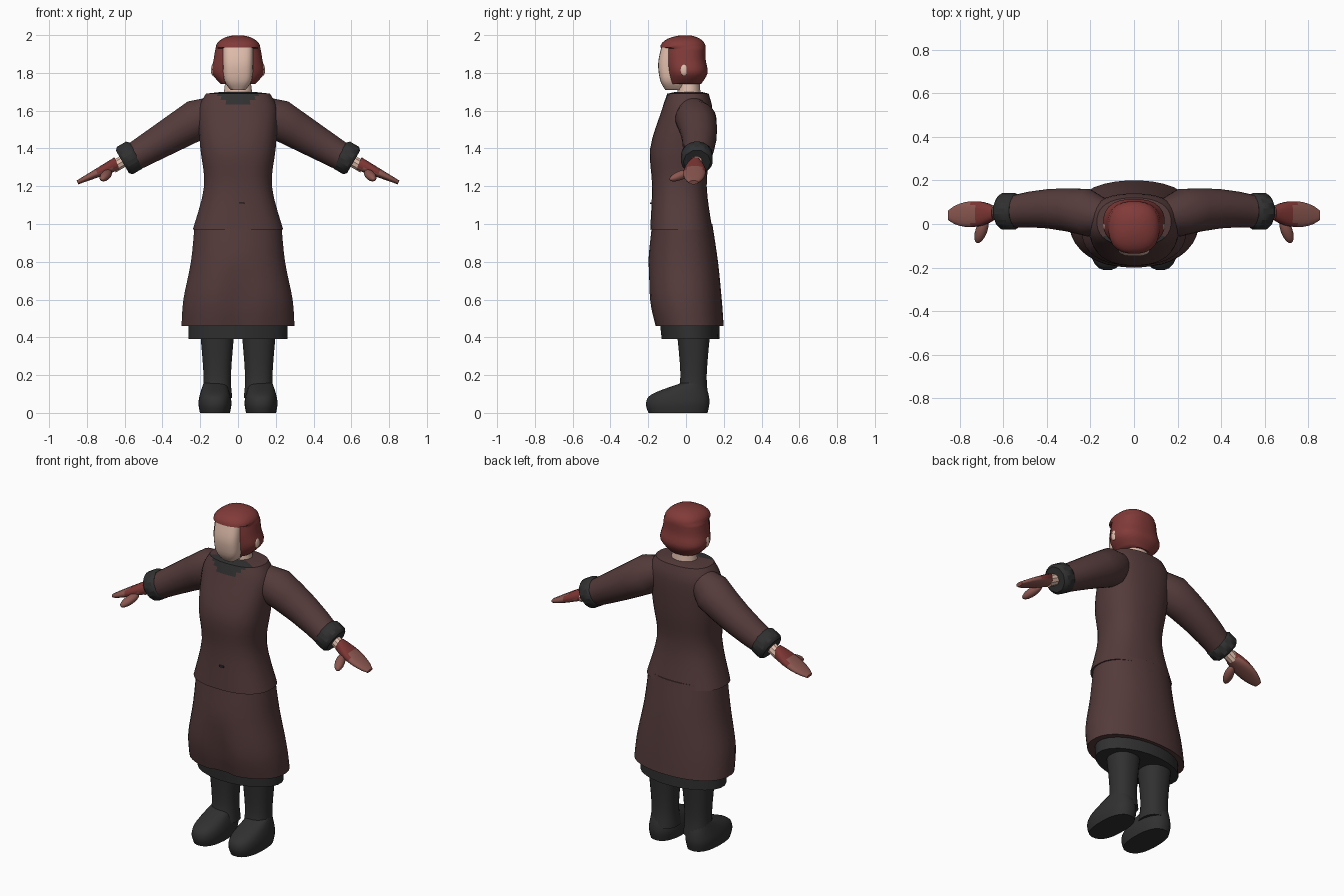
import bpy, bmesh, math
from math import sin, cos, pi, radians
from mathutils import Vector

cube = bpy.data.objects.get("Cube")
if cube:
    bpy.data.objects.remove(cube, do_unlink=True)


def material(name, red, green, blue):
    mat = bpy.data.materials.new(name)
    mat.use_nodes = True
    mat.diffuse_color = (red, green, blue, 1)
    shader = mat.node_tree.nodes["Principled BSDF"]
    shader.inputs["Base Color"].default_value = mat.diffuse_color
    return mat


coat = material("dark brown cloth", .09, .043, .043)
black = material("black leather", .03, .03, .03)
auburn = material("auburn hair", .22, .043, .04)
skin = material("pale skin", .76, .52, .42)
red = material("red glove", .2, .036, .033)
dusky = material("dusky fingers", .26, .095, .08)


def finish(obj, name, materials, sharp_angle=50):
    """Name a part, give it its colours and smooth its soft edges."""
    obj.name = obj.data.name = name
    for mat in materials:
        obj.data.materials.append(mat)
    for face in obj.data.polygons:
        face.use_smooth = True
    obj.data.set_sharp_from_angle(angle=radians(sharp_angle))


def smooth(rows, steps=4):
    """Fill in a flowing profile between a few given rows."""
    points = [Vector(row) for row in rows]
    last = len(points) - 1
    result = []
    for i in range(last):
        before, start, end = points[max(i - 1, 0)], points[i], points[i + 1]
        after = points[min(i + 2, last)]
        leave, arrive = (end - before) / 2, (after - start) / 2
        for step in range(steps):
            t = step / steps
            bend = 3 * (end - start) - 2 * leave - arrive
            twist = 2 * (start - end) + leave + arrive
            result.append(start + leave * t + bend * t ** 2 + twist * t ** 3)
    return result + [points[last]]


def loft(name, rings, materials, sides=24, power=2.0, rule=None, dent=None):
    """Skin a row of superellipse rings, each a centre and two half axes."""
    def rounded(value):
        return math.copysign(abs(value) ** (2 / power), value)

    bm = bmesh.new()
    loops = []
    for centre, across, along in rings:
        loop = []
        for i in range(sides):
            angle = math.tau * (i + .5) / sides
            point = centre + across * rounded(cos(angle)) + along * rounded(sin(angle))
            loop.append(bm.verts.new(dent(point) if dent else point))
        loops.append(loop)
    for lower, upper in zip(loops, loops[1:]):
        for i in range(sides):
            j = (i + 1) % sides
            bm.faces.new((lower[i], lower[j], upper[j], upper[i]))
    bm.faces.new(loops[0])
    bm.faces.new(loops[-1])
    bmesh.ops.recalc_face_normals(bm, faces=bm.faces)
    if rule:
        for face in bm.faces:
            face.material_index = rule(face.calc_center_median(), face.normal)
    mesh = bpy.data.meshes.new(name)
    bm.to_mesh(mesh)
    bm.free()
    obj = bpy.data.objects.new(name, mesh)
    bpy.context.collection.objects.link(obj)
    finish(obj, name, materials)


def stack(name, rows, materials, middle=0, **options):
    """Upright part from rows of height, half width, front and back."""
    rings = [(Vector((middle, (front + back) / 2, height)),
              Vector((half, 0, 0)), Vector((0, (back - front) / 2, 0)))
             for height, half, front, back in rows]
    loft(name, rings, materials, **options)


def limb(name, side, rows, materials, slope, **options):
    """Sideways part from rows of x, y, z, half depth and half thickness."""
    up = Vector((side * slope, 0, 1)).normalized()
    rings = [(Vector((side * x, y, z)), Vector((0, depth, 0)), up * thick)
             for x, y, z, depth, thick in rows]
    loft(name, rings, materials, **options)


def ball(name, location, size, mat, rotation=(0, 0, 0)):
    bpy.ops.mesh.primitive_uv_sphere_add(segments=16, ring_count=10, location=location,
                                         rotation=rotation)
    bpy.context.object.scale = size
    finish(bpy.context.object, name, [mat])


def tube(name, side, location, radius, depth, mat):
    """Short cylinder lying along the forearm."""
    x, y, z = location
    bpy.ops.mesh.primitive_cylinder_add(vertices=10, radius=radius, depth=depth,
                                        location=(side * x, y, z),
                                        rotation=(0, side * radians(120), 0))
    finish(bpy.context.object, name, [mat], sharp_angle=30)


# Jacket, with the dark collar coloured on its upper front
def collar_rule(centre, normal):
    width = .1 if centre.z > 1.65 else .075
    return int(centre.z > 1.62 and centre.y < -.03 and abs(centre.x) < width)


jacket_rows = smooth([(.97, .24, -.19, .14), (1.2, .18, -.18, .11), (1.4, .2, -.19, .13),
                      (1.6, .21, -.13, .14), (1.69, .17, -.1, .12)])
neckline = (1.7, .08, -.05, .08)
stack("jacket", jacket_rows + [neckline], [coat, black], sides=36, power=2.4, rule=collar_rule)


# Coat skirt, with a soft crease low on its front
def crease(point):
    if point.y < 0:
        fade = max(0, min(1, 4 - 5 * point.z))
        point.y += .03 * fade * math.exp(-(point.x / .06) ** 2)
    return point


stack("coat_skirt", smooth([(.46, .3, -.17, .2), (.6, .29, -.2, .19), (.8, .25, -.2, .17),
                            (1, .23, -.18, .14)]),
      [coat], sides=36, power=2.2, dent=crease)
stack("under_hem", [(.39, .265, -.13, .18), (.48, .265, -.14, .18)], [black])

# Small dark fastening on the jacket front
bpy.ops.mesh.primitive_cube_add(size=.01, location=(.02, -.185, 1.11))
bpy.context.object.scale.x = 3
finish(bpy.context.object, "jacket_fastening", [black])

# Neck and face
stack("neck", [(1.66, .08, -.05, .08), (1.78, .065, -.04, .07)], [skin])
stack("face", smooth([(1.71, .04, -.11, 0), (1.76, .073, -.137, 0), (1.85, .08, -.148, 0),
                      (1.94, .08, -.13, 0)]), [skin], power=3.4)

# Hair: flared sides below, an overhanging fringe and a domed crown above
hair_rows = smooth([(1.74, .09, -.09, .08), (1.8, .14, -.1, .115), (1.87, .13, -.11, .105),
                    (1.93, .12, -.11, .105)])
for step in range(8):
    lift = step / 8 * pi / 2
    spread = cos(lift)
    hair_rows.append((1.935 + .065 * sin(lift), .118 * spread, -.137 * spread, .105 * spread))
stack("hair", hair_rows, [auburn], power=2.4)


# Glove: red on the back of the hand, dusky on the palm and fingers
def glove_rule(centre, normal):
    return int(abs(centre.x) > .74 or normal.z < -.2)


for side, label in ((1, "left"), (-1, "right")):
    ball(label + "_ear", (side * .133, -.01, 1.815), (.01, .02, .03), skin)

    # Sleeve tapers from the shoulder and bows gently backwards
    sleeve = []
    for step in range(6):
        x = .12 + .09 * step
        radius = min(.6 * x, .13 - .1 * x)
        bow = .03 + .04 * sin(pi * (x - .1) / .6)
        sleeve.append((x, bow, 1.68 - .59 * x, radius, radius))
    limb(label + "_sleeve", side, sleeve, [coat], slope=.6)

    # Chunky cuff and the bare wrist inside it
    tube(label + "_cuff", side, (.575, .058, 1.35), .088, .085, black)
    bevel = bpy.context.object.modifiers.new("soft rim", "BEVEL")
    bevel.width = .015
    tube(label + "_wrist", side, (.62, .055, 1.325), .033, .1, skin)

    # Mitten hand swells at the knuckles and thins to the fingertips
    hand = []
    for step in range(9):
        t = step / 8
        swell = math.sqrt(sin(pi * (.08 + .87 * t)))
        hand.append((.64 + .21 * t, .05 - .01 * t, 1.32 - .1 * t,
                     .06 * swell, .036 * (1 - .7 * t)))
    limb(label + "_hand", side, hand, [red, dusky], slope=.43, sides=18, power=2.4,
         rule=glove_rule)
    ball(label + "_thumb", (side * .7, -.03, 1.257), (.027, .065, .024), dusky,
         rotation=(.35, 0, side * .35))

    # Boot shaft and foot
    stack(label + "_boot_shaft", smooth([(.08, .08, -.05, .12), (.2, .073, -.03, .11),
                                         (.44, .092, -.05, .13)]),
          [black], middle=side * .11, power=2.3)
    stack(label + "_boot_foot", smooth([(0, .08, -.2, .115), (.05, .088, -.213, .125),
                                        (.1, .08, -.18, .12), (.16, .06, -.02, .1)]),
          [black], middle=side * .122, power=2.4)
